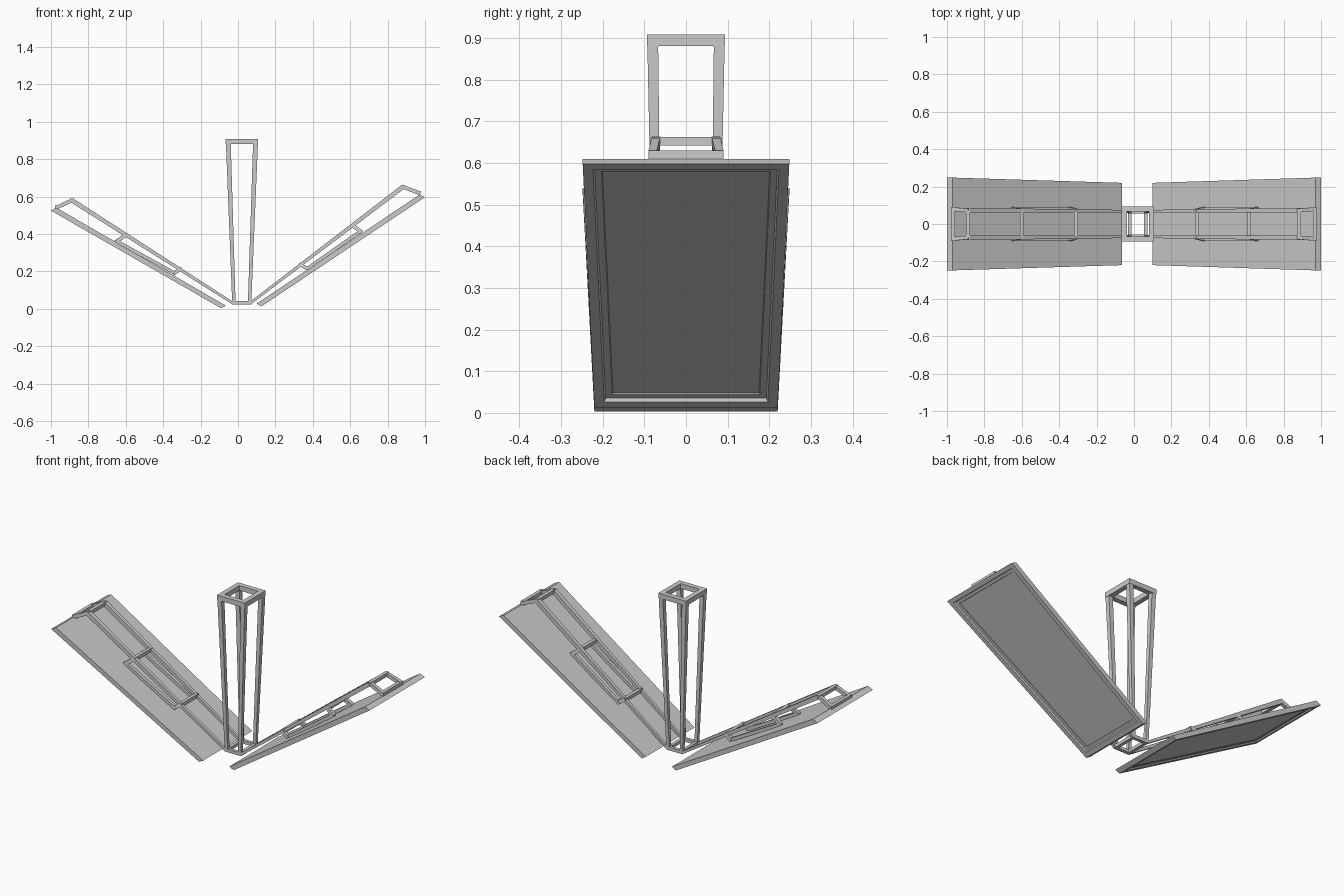
import bpy, bmesh
from mathutils import Vector as V

if "Cube" in bpy.data.objects:
    bpy.data.objects.remove(bpy.data.objects["Cube"])


def hexa(bm, a, b):
    # box skin between two four-point sections
    va = [bm.verts.new(p) for p in a]
    vb = [bm.verts.new(p) for p in b]
    bm.faces.new(va)
    bm.faces.new(vb[::-1])
    for i in range(4):
        j = (i + 1) % 4
        bm.faces.new((va[i], vb[i], vb[j], va[j]))


def bar(bm, p, q, s0=.022, s1=None, ext=0.0):
    # square bar, optionally tapered and lengthened
    p, q = V(p), V(q)
    s1 = s1 or s0
    d = (q - p).normalized()
    p, q = p - d * ext, q + d * ext
    ref = V((1, 0, 0)) if abs(d.y) > .8 else V((0, 1, 0))
    u = (ref - d * ref.dot(d)).normalized()
    w = d.cross(u)

    def sec(c, s):
        return [c + (u * i + w * j) * s / 2 for i, j in ((-1, -1), (1, -1), (1, 1), (-1, 1))]
    hexa(bm, sec(p, s0), sec(q, s1))


def finish(bm, name):
    bmesh.ops.recalc_face_normals(bm, faces=bm.faces[:])
    me = bpy.data.meshes.new(name)
    bm.to_mesh(me)
    bm.free()
    bpy.context.collection.objects.link(bpy.data.objects.new(name, me))


# central mast: four flaring legs with top and bottom rings
bm = bmesh.new()
bot = [(.02 + sx * .042, sy * .066, .032) for sx, sy in ((-1, -1), (1, -1), (1, 1), (-1, 1))]
top = [(.021 + sx * .073, sy * .080, .895) for sx, sy in ((-1, -1), (1, -1), (1, 1), (-1, 1))]
for i in range(4):
    j = (i + 1) % 4
    bar(bm, bot[i], top[i], .018, .026)
    bar(bm, bot[i], bot[j], .018, ext=.009)
    bar(bm, top[i], top[j], .028, ext=.013)
finish(bm, "mast_frame")


def panel(name, inner_up, inner_lo, outer_up, outer_lo):
    # tapered slab with stepped recess on its underside
    bm = bmesh.new()

    def sec(lo, up, h):
        return [(lo[0], -h, lo[1]), (lo[0], h, lo[1]), (up[0], h, up[1]), (up[0], -h, up[1])]
    hexa(bm, sec(inner_lo, inner_up, .22), sec(outer_lo, outer_up, .248))
    bmesh.ops.recalc_face_normals(bm, faces=bm.faces[:])
    big = max((f for f in bm.faces if f.normal.z < 0), key=lambda f: f.calc_area())
    for t, d in ((.024, 0), (.004, -.008), (.016, 0), (.002, -.003)):
        bmesh.ops.inset_region(bm, faces=[big], thickness=t, depth=d, use_even_offset=True)
    finish(bm, name)


panel("left_panel", (-.065, .017), (-.09, .003), (-.97, .54), (-1, .525))
panel("right_panel", (.10, .028), (.125, .013), (.97, .61), (1, .597))


def arm(name, hinge, mid_in, mid_in_lo, mid_out, mid_out_lo, end, end_lo):
    # support arm: two rails, hanging bracket and end ring
    bm = bmesh.new()

    def pt(p, y):
        return (p[0], y, p[1])
    for s in (-1, 1):
        bar(bm, pt(hinge, s * .068), pt(end, s * .074), .014, .024)
        bar(bm, pt(mid_in_lo, s * .08), pt(mid_out_lo, s * .08), .018, ext=.008)
        for a, b in ((mid_in, mid_in_lo), (mid_out, mid_out_lo), (end, end_lo)):
            bar(bm, pt(a, s * .072), pt(b, s * .08), .02, ext=.006)
    for p, y in ((mid_in, .08), (mid_out, .08), (end, .082), (end_lo, .09)):
        bar(bm, pt(p, -y), pt(p, y), .02)
    finish(bm, name)


arm("left_arm", (-.03, .032), (-.31, .212), (-.34, .192), (-.60, .395), (-.648, .361),
    (-.888, .58), (-.968, .542))
arm("right_arm", (.068, .032), (.335, .235), (.37, .215), (.615, .443), (.655, .415),
    (.882, .652), (.966, .62))
